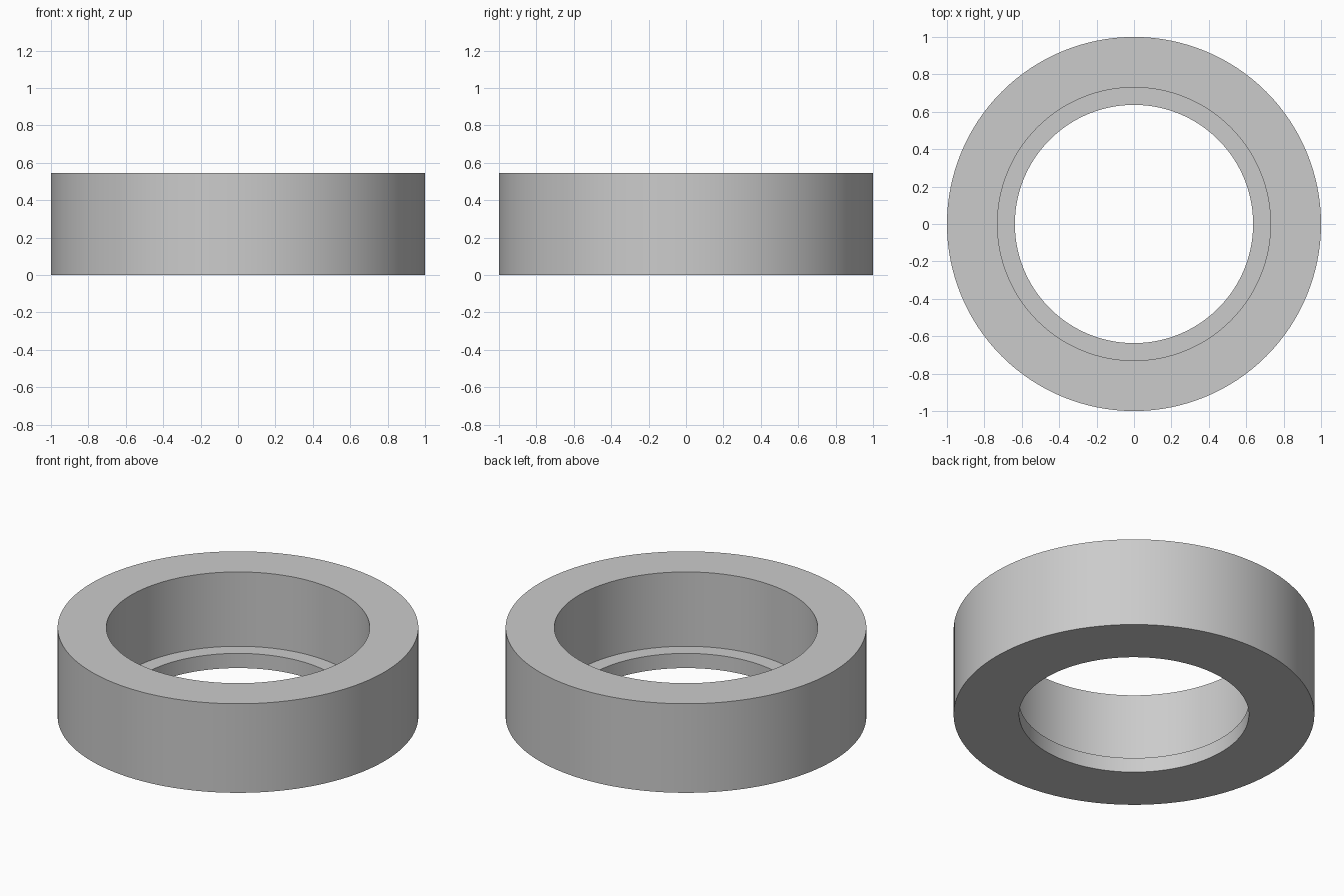
import bpy
import bmesh
import math

cube = bpy.data.objects.get("Cube")
if cube:
    bpy.data.objects.remove(cube, do_unlink=True)

# Plain grey material
GREY = (0.6, 0.6, 0.6, 1.0)
grey = bpy.data.materials.new("light_grey")
grey.use_nodes = True
grey.diffuse_color = GREY
grey.node_tree.nodes["Principled BSDF"].inputs["Base Color"].default_value = GREY

# Ring dimensions
OUTER, BORE, LIP = 1.0, 0.73, 0.637
HEIGHT, LIP_HEIGHT = 0.545, 0.09
SEGMENTS = 128

# Closed cross-section as (radius, height), stepped on the inside
profile = [(LIP, 0), (OUTER, 0), (OUTER, HEIGHT), (BORE, HEIGHT),
           (BORE, LIP_HEIGHT), (LIP, LIP_HEIGHT)]

# Spin the section around the vertical axis
bm = bmesh.new()
verts = [bm.verts.new((r, 0, z)) for r, z in profile]
edges = [bm.edges.new((a, b)) for a, b in zip(verts, verts[1:] + verts[:1])]
bmesh.ops.spin(bm, geom=verts + edges, cent=(0, 0, 0), axis=(0, 0, 1),
               angle=math.tau, steps=SEGMENTS, use_merge=False)
bmesh.ops.remove_doubles(bm, verts=bm.verts, dist=0.0001)
bmesh.ops.recalc_face_normals(bm, faces=bm.faces)
mesh = bpy.data.meshes.new("stepped_ring")
bm.to_mesh(mesh)
bm.free()
mesh.materials.append(grey)

ring = bpy.data.objects.new("stepped_ring", mesh)
bpy.context.collection.objects.link(ring)

# Smooth round walls with crisp rims
bpy.ops.object.select_all(action="DESELECT")
ring.select_set(True)
bpy.context.view_layer.objects.active = ring
bpy.ops.object.shade_smooth_by_angle(angle=math.radians(30))
